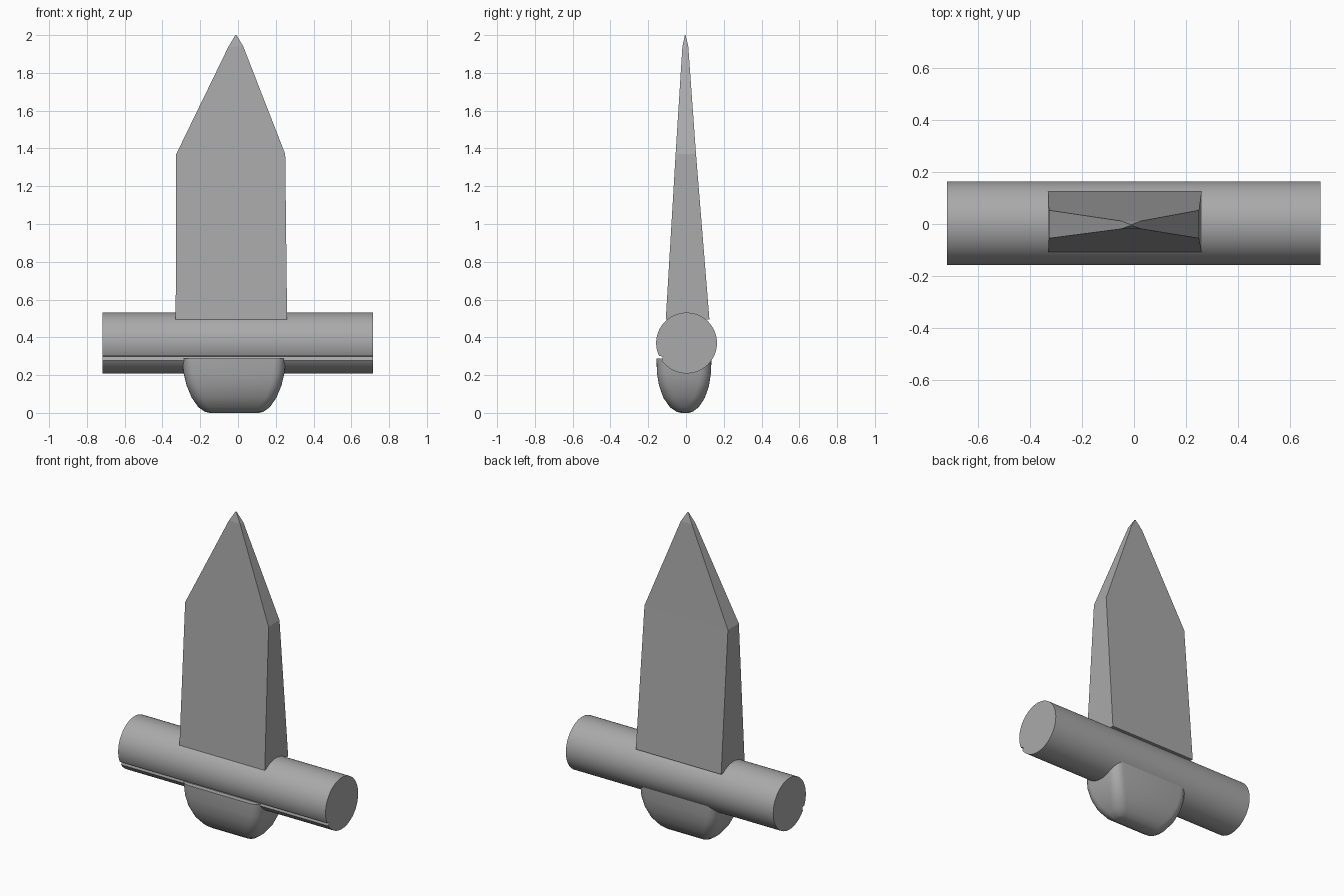
import bpy, bmesh, math

if "Cube" in bpy.data.objects:
    bpy.data.objects.remove(bpy.data.objects["Cube"])

# Single grey colour
grey = bpy.data.materials.new("plain_grey")
grey.diffuse_color = (0.4, 0.4, 0.4, 1)
grey.use_nodes = True
grey.node_tree.nodes["Principled BSDF"].inputs["Base Color"].default_value = grey.diffuse_color


def loft(name, rings, smooth_angle=None):
    """Skin a stack of equal-length point rings and cap both ends."""
    bm = bmesh.new()
    loops = [[bm.verts.new(p) for p in ring] for ring in rings]
    n = len(loops[0])
    for a, b in zip(loops, loops[1:]):
        for i in range(n):
            j = (i + 1) % n
            bm.faces.new((a[i], a[j], b[j], b[i]))
    bm.faces.new(loops[0][::-1])
    bm.faces.new(loops[-1])
    bmesh.ops.recalc_face_normals(bm, faces=bm.faces)
    mesh = bpy.data.meshes.new(name)
    bm.to_mesh(mesh)
    bm.free()
    mesh.materials.append(grey)
    obj = bpy.data.objects.new(name, mesh)
    bpy.context.collection.objects.link(obj)
    if smooth_angle:
        bpy.ops.object.select_all(action='DESELECT')
        obj.select_set(True)
        bpy.context.view_layer.objects.active = obj
        bpy.ops.object.shade_smooth_by_angle(angle=math.radians(smooth_angle))
    return obj


def rounded_rect(z, x0, x1, y0, y1, radius=0.06, steps=6):
    """Horizontal rounded rectangle at height z."""
    r = min(radius, (y1 - y0) * 0.4)
    corners = [(x1 - r, y1 - r), (x0 + r, y1 - r), (x0 + r, y0 + r), (x1 - r, y0 + r)]
    pts = []
    for k, (cx, cy) in enumerate(corners):
        for s in range(steps + 1):
            a = math.pi / 2 * (k + s / steps)
            pts.append((cx + r * math.cos(a), cy + r * math.sin(a), z))
    return pts


# Blade: tapering wedge with a pointed top
blade_sections = [
    (0.495, -0.33, 0.26, -0.107, 0.124),
    (1.37, -0.327, 0.25, -0.055, 0.053),
    (1.94, -0.05, 0.028, -0.019, 0.012),
    (2.0, -0.014, -0.008, -0.006, -0.002),
]
loft("blade", [[(x0, y0, z), (x1, y0, z), (x1, y1, z), (x0, y1, z)]
               for z, x0, x1, y0, y1 in blade_sections])

# Crossguard: horizontal cylinder with a fine groove low on the front
SIDES = 72
groove = 42  # 210 degrees: front, just below the middle
guard_rings = []
for x in (-0.718, 0.716):
    ring = []
    for i in range(SIDES):
        a = 2 * math.pi * i / SIDES
        r = 0.145 if i == groove else 0.161
        ring.append((x, 0.003 + r * math.cos(a), 0.37 + r * math.sin(a)))
    guard_rings.append(ring)
loft("crossguard", guard_rings, 30)

# Pommel: block with rounded underside
pommel_sections = [
    (0.0, -0.15, 0.11, -0.025, 0.015),
    (0.006, -0.175, 0.135, -0.05, 0.035),
    (0.03, -0.21, 0.168, -0.085, 0.067),
    (0.08, -0.245, 0.203, -0.12, 0.1),
    (0.145, -0.272, 0.23, -0.143, 0.122),
    (0.21, -0.288, 0.246, -0.154, 0.132),
    (0.288, -0.296, 0.252, -0.156, 0.135),
]
loft("pommel", [rounded_rect(*s) for s in pommel_sections], 40)
